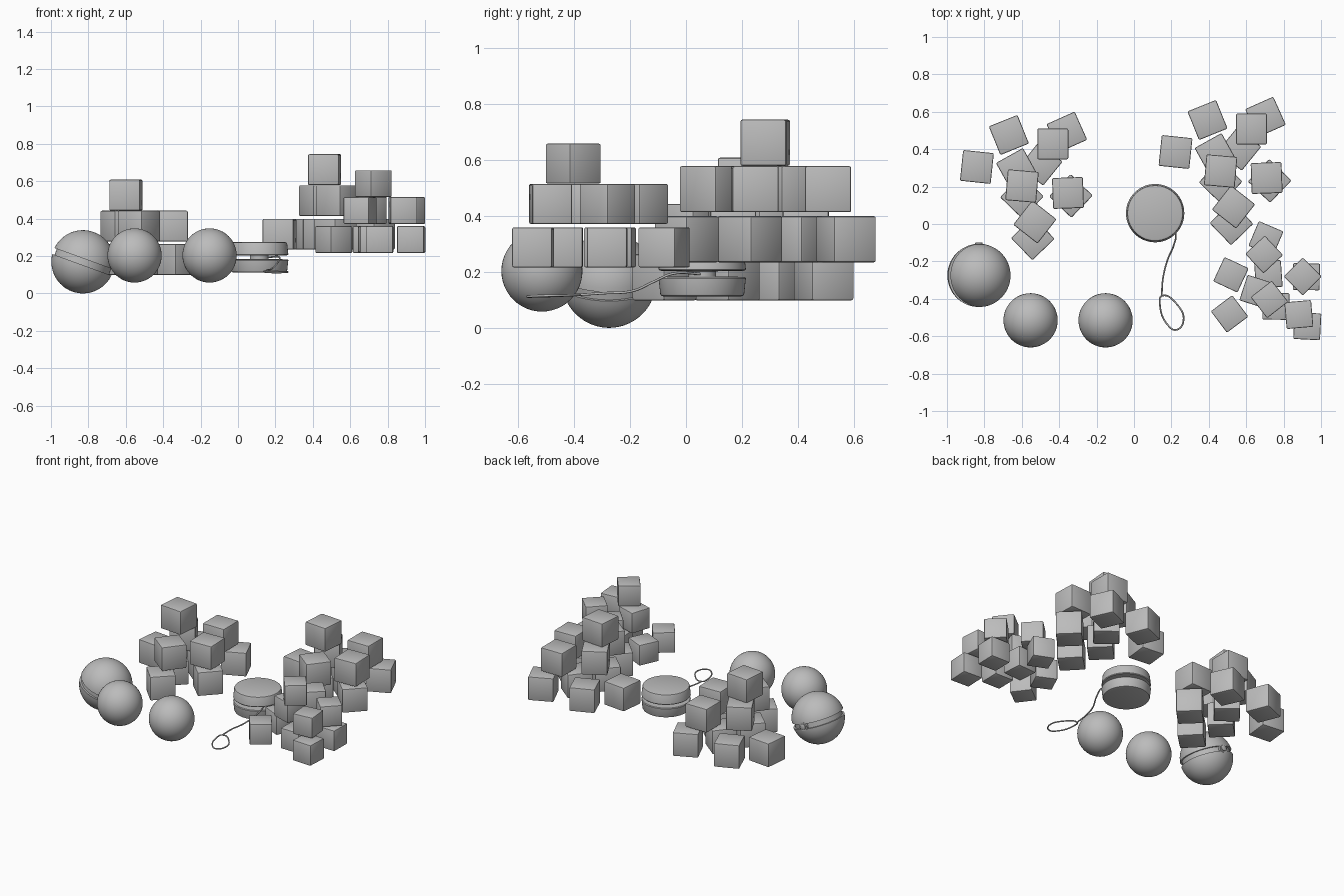
import bpy
import bmesh
import math
from mathutils import Matrix, Vector

if "Cube" in bpy.data.objects:
    bpy.data.objects.remove(bpy.data.objects["Cube"], do_unlink=True)

# Single plain grey for everything
grey = bpy.data.materials.new("plain_grey")
grey.use_nodes = True
GREY = (0.5, 0.5, 0.5, 1)
grey.diffuse_color = GREY
grey.node_tree.nodes["Principled BSDF"].inputs["Base Color"].default_value = GREY


def finish(name, bm, smooth=True):
    mesh = bpy.data.meshes.new(name)
    bmesh.ops.recalc_face_normals(bm, faces=bm.faces)
    bm.to_mesh(mesh)
    bm.free()
    mesh.materials.append(grey)
    obj = bpy.data.objects.new(name, mesh)
    bpy.context.collection.objects.link(obj)
    if smooth:
        bpy.ops.object.select_all(action="DESELECT")
        obj.select_set(True)
        bpy.context.view_layer.objects.active = obj
        bpy.ops.object.shade_smooth_by_angle(angle=math.radians(35))
    return obj


def lathe(name, profile, steps=64):
    """Spin a closed-on-axis (radius, height) profile around z."""
    bm = bmesh.new()
    verts = [bm.verts.new((r, 0, z)) for r, z in profile]
    edges = [bm.edges.new(pair) for pair in zip(verts, verts[1:])]
    bmesh.ops.spin(bm, geom=verts + edges, cent=(0, 0, 0), axis=(0, 0, 1),
                   angle=math.tau, steps=steps)
    bmesh.ops.remove_doubles(bm, verts=bm.verts, dist=1e-5)
    return finish(name, bm)


def block(name, size, location, turn):
    bm = bmesh.new()
    bmesh.ops.create_cube(bm, size=size)
    bmesh.ops.bevel(bm, geom=bm.edges[:], offset=size * 0.045, segments=2,
                    profile=0.5, affect="EDGES")
    obj = finish(name, bm)
    obj.location = location
    obj.rotation_euler.z = turn


# Block heap: x, y, layer, turn in degrees
HEAP = [
    (0.393, 0.556, 0, 22), (0.703, 0.572, 0, 24), (0.222, 0.385, 0, -6),
    (0.564, 0.401, 0, 51), (0.463, 0.225, 0, 46), (0.725, 0.230, 0, 46),
    (0.521, 0.003, 0, 44), (0.532, 0.091, 1, 52), (0.628, 0.508, 1, 0),
    (0.709, 0.246, 1, 2), (0.436, 0.374, 1, 29), (0.463, 0.283, 2, -5),
]
LAYERS = (0.0, 0.179, 0.345)
PIVOT = Vector((0.222, 0.385))
BLOCK = 0.165


def heap(name, anchor, base, scale=1.0, angle=0.0):
    spin = Matrix.Rotation(math.radians(angle), 2)
    for i, (x, y, layer, turn) in enumerate(HEAP, 1):
        p = Vector(anchor) + spin @ (Vector((x, y)) - PIVOT) * scale
        z = base + (LAYERS[layer] + BLOCK / 2) * scale
        block(f"{name}_block_{i}", BLOCK * scale, (p.x, p.y, z),
              math.radians(turn + angle))


heap("back_left", PIVOT, 0.234)
heap("back_right", (-0.84, 0.305), 0.098)
heap("front_left", (0.511, -0.481), 0.216, 0.867, 43)

# Two plain balls
for side, x in (("outer", -0.553), ("inner", -0.152)):
    bm = bmesh.new()
    bmesh.ops.create_uvsphere(bm, u_segments=48, v_segments=24, radius=0.145)
    finish(f"{side}_ball", bm).location = (x, -0.515, 0.203)

# Large ball with a tilted groove round its middle
R, GAP, DEPTH = 0.169, 0.017, 0.014
edge = math.asin(GAP / R)
upper = []
for i in range(17):
    a = math.pi / 2 + (edge - math.pi / 2) * i / 16
    upper.append((R * math.cos(a) if i else 0, R * math.sin(a)))
upper.append((R - DEPTH, GAP))
profile = upper + [(r, -z) for r, z in reversed(upper)]
TILT = Matrix.Translation((-0.829, -0.275, R)) @ Matrix.Rotation(math.radians(20), 4, "Y")
lathe("grooved_ball", profile).matrix_world = TILT

# Stepped round button at the back of the groove
button = lathe("ball_button", [(0, -0.02), (0.03, -0.02), (0.03, 0.003), (0.02, 0.003),
                               (0.02, 0.009), (0.017, 0.011), (0, 0.011)], 32)
button.matrix_world = (TILT @ Matrix.Translation((0, R - 0.004, 0))
                       @ Matrix.Rotation(math.radians(-90), 4, "X"))

# Spinning toy: two discs joined by a thin axle
half = [(0, 0.081), (0.138, 0.081), (0.147, 0.078), (0.150, 0.072),
        (0.156, 0.016), (0.152, 0.011), (0.05, 0.009)]
toy = lathe("spool_toy", half + [(r, -z) for r, z in reversed(half)])
toy.location = (0.113, 0.058, 0.193)


# String with a finger loop at the end
def cord(name, points, closed=False):
    curve = bpy.data.curves.new(name, "CURVE")
    curve.dimensions = "3D"
    curve.bevel_depth = 0.0045
    curve.bevel_resolution = 2
    curve.use_fill_caps = True
    spline = curve.splines.new("BEZIER")
    spline.bezier_points.add(len(points) - 1)
    for bp, co in zip(spline.bezier_points, points):
        bp.co = co
        bp.handle_left_type = bp.handle_right_type = "AUTO"
    spline.use_cyclic_u = closed
    spline.resolution_u = 8
    curve.materials.append(grey)
    obj = bpy.data.objects.new(name, curve)
    bpy.context.collection.objects.link(obj)


cord("string", [(0.16, 0.05, 0.193), (0.222, -0.05, 0.193), (0.212, -0.115, 0.165),
                (0.18, -0.19, 0.132), (0.155, -0.29, 0.124), (0.148, -0.385, 0.118)])
cord("string_loop", [(0.148, -0.385, 0.118), (0.138, -0.425, 0.116), (0.185, -0.545, 0.112),
                     (0.225, -0.566, 0.112), (0.264, -0.52, 0.114), (0.23, -0.43, 0.116)], True)
